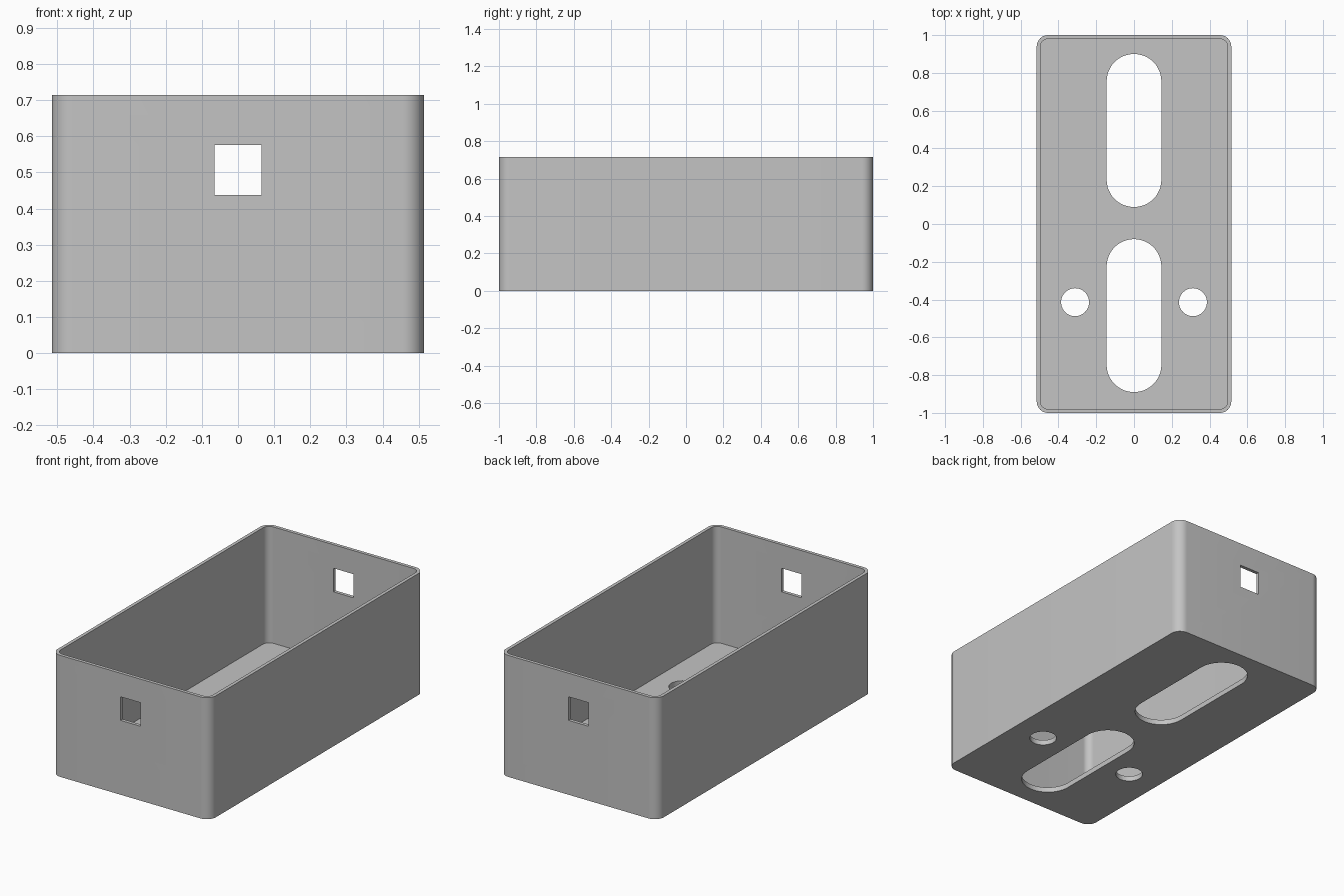
import bpy, bmesh, math

if "Cube" in bpy.data.objects:
    bpy.data.objects.remove(bpy.data.objects["Cube"])

HALF_X, HALF_Y, HEIGHT = 0.515, 1.0, 0.715
WALL, FLOOR, RADIUS = 0.02, 0.03, 0.06

grey = bpy.data.materials.new("plain grey")
grey.use_nodes = True
colour = (0.55, 0.55, 0.55, 1)
grey.diffuse_color = colour
grey.node_tree.nodes["Principled BSDF"].inputs["Base Color"].default_value = colour


def rounded_prism(name, centre, half_x, half_y, radius, z0, z1, steps=12):
    """Upright prism with a rounded rectangle, slot or circle outline."""
    points = []
    for quarter, (sx, sy) in enumerate([(1, 1), (-1, 1), (-1, -1), (1, -1)]):
        for i in range(steps + 1):
            a = (quarter + i / steps) * math.pi / 2
            points.append((centre[0] + sx * (half_x - radius) + radius * math.cos(a),
                           centre[1] + sy * (half_y - radius) + radius * math.sin(a), z0))
    bm = bmesh.new()
    face = bm.faces.new([bm.verts.new(p) for p in points])
    top = bmesh.ops.extrude_face_region(bm, geom=[face])["geom"]
    bmesh.ops.translate(bm, vec=(0, 0, z1 - z0),
                        verts=[v for v in top if isinstance(v, bmesh.types.BMVert)])
    bmesh.ops.remove_doubles(bm, verts=bm.verts, dist=1e-5)
    bmesh.ops.recalc_face_normals(bm, faces=bm.faces)
    mesh = bpy.data.meshes.new(name)
    bm.to_mesh(mesh)
    bm.free()
    obj = bpy.data.objects.new(name, mesh)
    bpy.context.collection.objects.link(obj)
    mesh.materials.append(grey)
    return obj


# Outer shell of the open box
box = rounded_prism("open_box", (0, 0), HALF_X, HALF_Y, RADIUS, 0, HEIGHT)

# Hollow interior
cutters = [rounded_prism("interior_cutter", (0, 0), HALF_X - WALL, HALF_Y - WALL,
                         RADIUS - WALL, FLOOR, HEIGHT + 0.1)]

# Two long slots and two round holes through the floor
for y in (0.495, -0.485):
    cutters.append(rounded_prism("slot_cutter", (0, y), 0.145, 0.405, 0.145, -0.1, 0.1))
for x in (-0.312, 0.312):
    cutters.append(rounded_prism("hole_cutter", (x, -0.414), 0.074, 0.074, 0.074, -0.1, 0.1))

# Square window through the front and back walls
bpy.ops.mesh.primitive_cube_add(size=1, location=(0, 0, 0.507))
window = bpy.context.object
window.name = "window_cutter"
window.scale = (0.13, 2.4, 0.139)
window.data.materials.append(grey)
cutters.append(window)

bpy.ops.object.select_all(action='DESELECT')
bpy.context.view_layer.objects.active = box
box.select_set(True)
for cutter in cutters:
    cut = box.modifiers.new("cut", 'BOOLEAN')
    cut.operation, cut.solver, cut.object = 'DIFFERENCE', 'EXACT', cutter
    bpy.ops.object.modifier_apply(modifier=cut.name)
    bpy.data.objects.remove(cutter)

# Smooth corners, crisp rims
bpy.ops.object.shade_smooth_by_angle(angle=math.radians(30))
